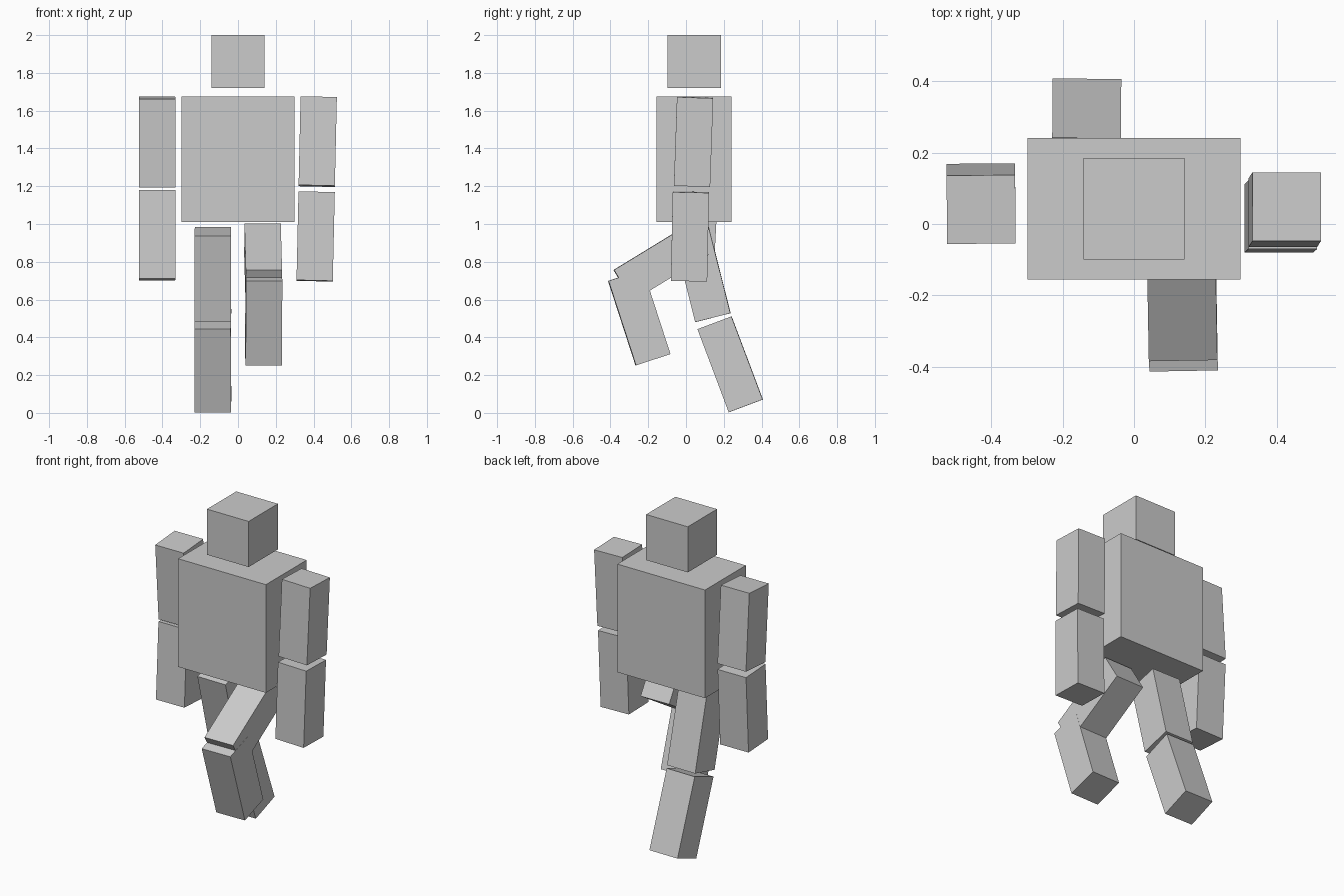
import bpy
from math import radians

if "Cube" in bpy.data.objects:
    bpy.data.objects.remove(bpy.data.objects["Cube"])


def block(name, center, size, rot=(0, 0, 0)):
    bpy.ops.mesh.primitive_cube_add(size=1, location=center,
                                    rotation=[radians(a) for a in rot])
    ob = bpy.context.object
    ob.name = name
    ob.scale = size
    bpy.ops.object.transform_apply(location=False, rotation=False, scale=True)
    return ob


# Head and torso
block("torso", (0, 0.043, 1.343), (0.596, 0.396, 0.664))
block("head", (0, 0.043, 1.86), (0.283, 0.284, 0.28))

# Limb segments share one size: name, centre, rotation in degrees
LIMB = (0.192, 0.192, 0.47)
limbs = [
    ("left_upper_arm", (-0.428, 0.057, 1.434), (4, 0, 0.5)),
    ("left_forearm", (-0.428, 0.06, 0.94), (-3, 0, 0.5)),
    ("right_upper_arm", (0.422, 0.04, 1.436), (-2, 1.3, 0)),
    ("right_forearm", (0.411, 0.021, 0.934), (-1.2, 1.3, 0)),
    ("left_thigh", (-0.133, 0.085, 0.732), (14.2, 0, -0.5)),
    ("left_shin", (-0.133, 0.234, 0.257), (20.6, 0, -0.5)),
    ("right_thigh", (0.133, -0.132, 0.797), (-58.6, 0, 1)),
    ("right_shin", (0.136, -0.2475, 0.505), (18, 0, 1)),
]
for name, center, rot in limbs:
    block(name, center, LIMB, rot)
